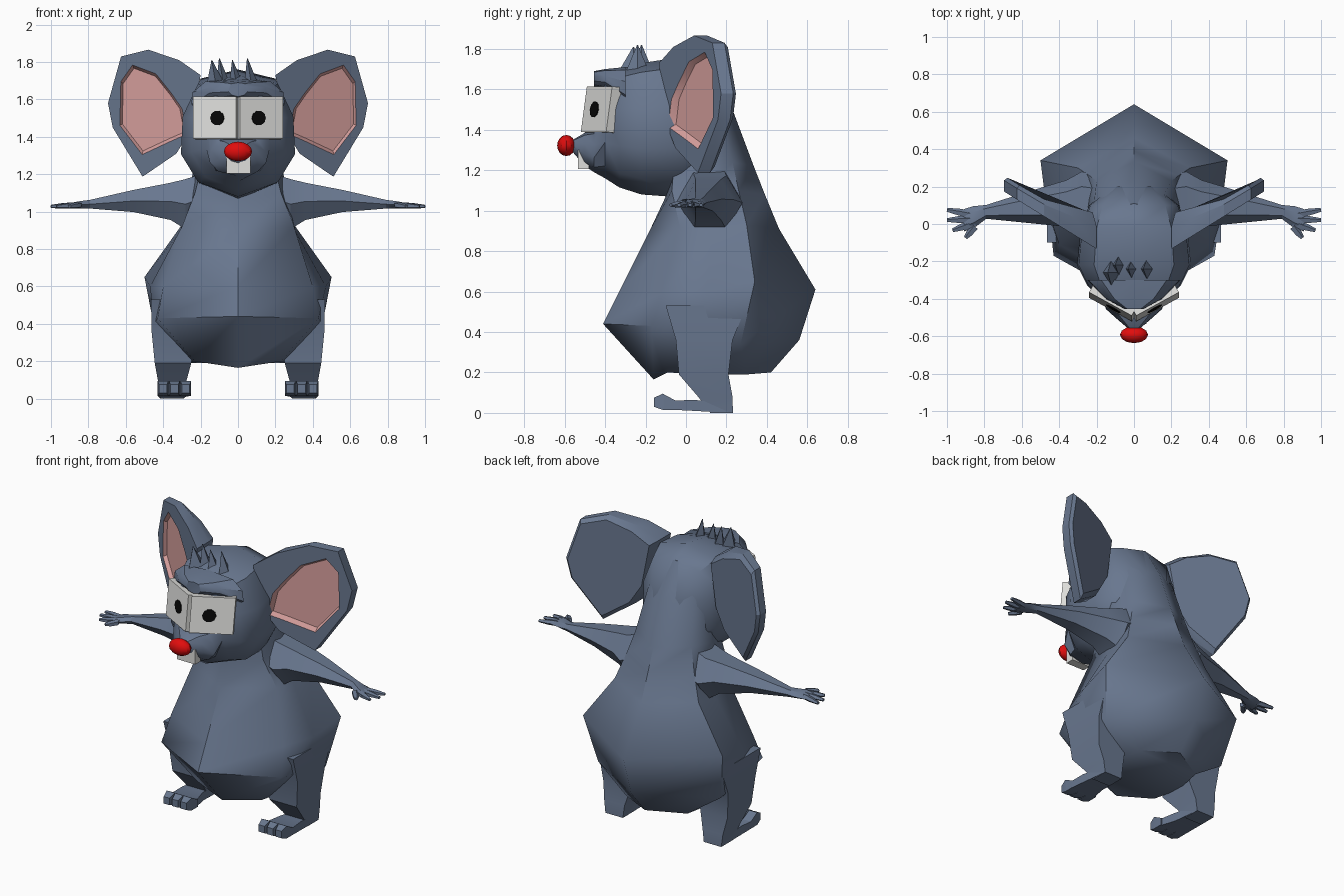
import bpy
import bmesh
import math
from mathutils import Vector

if "Cube" in bpy.data.objects:
    bpy.data.objects.remove(bpy.data.objects["Cube"], do_unlink=True)


def make_material(name, colour):
    mat = bpy.data.materials.new(name)
    mat.use_nodes = True
    rgba = (*colour, 1)
    mat.diffuse_color = rgba
    mat.node_tree.nodes["Principled BSDF"].inputs["Base Color"].default_value = rgba
    return mat


FUR = make_material("blue_grey_fur", (.14, .185, .275))
PINK = make_material("ear_pink", (.7, .36, .35))
WHITE = make_material("off_white", (.74, .74, .72))
RED = make_material("nose_red", (.75, .004, .004))
BLACK = make_material("pupil_black", (.002, .002, .002))


def finish(bm, name, materials, mirrored=False, angle=30):
    """Turn a bmesh into an object, optionally mirrored across x."""
    bmesh.ops.recalc_face_normals(bm, faces=bm.faces)
    mesh = bpy.data.meshes.new(name)
    bm.to_mesh(mesh)
    bm.free()
    obj = bpy.data.objects.new(name, mesh)
    bpy.context.collection.objects.link(obj)
    for mat in materials:
        mesh.materials.append(mat)
    bpy.ops.object.select_all(action="DESELECT")
    obj.select_set(True)
    bpy.context.view_layer.objects.active = obj
    bpy.ops.object.shade_smooth_by_angle(angle=math.radians(angle))
    if mirrored:
        obj.modifiers.new("Mirror", "MIRROR").use_mirror_merge = False
    return obj


def bridge(bm, a, b, material=0):
    """Join two vertex loops with quads."""
    count = len(a)
    for i in range(count):
        j = (i + 1) % count
        bm.faces.new((a[i], a[j], b[j], b[i])).material_index = material


def loft(name, rings, mat, mirrored=False, angle=30):
    """Skin a row of point rings and cap both ends."""
    bm = bmesh.new()
    loops = [[bm.verts.new(p) for p in ring] for ring in rings]
    for a, b in zip(loops, loops[1:]):
        bridge(bm, a, b)
    bm.faces.new(loops[0])
    bm.faces.new(loops[-1])
    return finish(bm, name, [mat], mirrored, angle)


def whole(half):
    """Complete a half ring whose first and last points lie on x = 0."""
    return half + [(-x, y, z) for x, y, z in half[-2:0:-1]]


def oval(centre, u, v, sides):
    """Ring of points around a centre, spanned by two half axes."""
    c, u, v = Vector(centre), Vector(u), Vector(v)
    steps = [math.tau * i / sides for i in range(sides)]
    return [c + u * math.cos(t) + v * math.sin(t) for t in steps]


def slab_y(y, top, bottom, half_width):
    """Head cross-section at a given depth."""
    shape = [(0, 1), (.7, .93), (.97, .66), (1, .35), (.7, .12), (0, 0)]
    return whole([(half_width * x, y, bottom + (top - bottom) * z) for x, z in shape])


def box_y(y, x0, x1, z0, z1):
    return [(x0, y, z0), (x1, y, z0), (x1, y, z1), (x0, y, z1)]


def box_z(z, x0, x1, y0, y1):
    return [(x0, y0, z), (x1, y0, z), (x1, y1, z), (x0, y1, z)]


# Pear-shaped body: front, front corner, side, back corner, back
body_rings = [
    [(0, -.16, .165), (.23, -.09, .2), (.26, .1, .19), (.22, .3, .19), (0, .42, .2)],
    [(0, -.41, .44), (.43, -.17, .43), (.45, .02, .4), (.44, .27, .34), (0, .56, .36)],
    [(0, -.33, .6), (.4, -.11, .6), (.47, .1, .6), (.5, .34, .65), (0, .64, .61)],
    [(0, -.18, .9), (.3, -.03, .92), (.31, .13, .89), (.3, .3, .93), (0, .46, .91)],
    [(0, -.1, 1.07), (.23, -.07, 1.1), (.26, .1, 1.1), (.24, .26, 1.1), (0, .39, 1.08)],
    [(0, -.1, 1.2), (.2, -.06, 1.22), (.24, .08, 1.22), (.2, .23, 1.24), (0, .335, 1.22)],
    [(0, -.05, 1.5), (.18, -.03, 1.5), (.22, .06, 1.5), (.16, .16, 1.5), (0, .23, 1.5)],
    [(0, 0, 1.7), (.08, 0, 1.7), (.13, .03, 1.68), (.08, .09, 1.68), (0, .11, 1.7)],
]
loft("body", [whole(half) for half in body_rings], FUR, angle=50)

# Head from muzzle tip to nape, with a brow over the eyes
loft("head", [
    slab_y(-.56, 1.35, 1.29, .03),
    slab_y(-.5, 1.385, 1.22, .1),
    slab_y(-.455, 1.395, 1.19, .15),
    slab_y(-.4, 1.67, 1.16, .17),
    slab_y(-.33, 1.7, 1.115, .25),
    slab_y(-.22, 1.73, 1.08, .305),
    slab_y(-.02, 1.76, 1.065, .285),
    slab_y(.1, 1.71, 1.1, .24),
    slab_y(.2, 1.52, 1.2, .12),
], FUR, angle=40)
loft("brow", [
    slab_y(-.455, 1.69, 1.615, .05),
    slab_y(-.4, 1.7, 1.6, .15),
    slab_y(-.3, 1.71, 1.5, .25),
], FUR)

# Hair tufts
tufts = [(-.14, -.26, 1.81, .045), (-.1, -.22, 1.82, .035),
         (-.03, -.24, 1.81, .035), (.05, -.24, 1.82, .035)]
for number, (x, y, tip, size) in enumerate(tufts):
    base = oval((x + .02, y, 1.69), (size, 0, 0), (0, size * 1.6, 0), 4)
    point = oval((x, y, tip), (.002, 0, 0), (0, .002, 0), 4)
    loft("hair_tuft_%d" % (number + 1), [base, point], FUR, angle=10)

# Cupped ears: outer rim, recessed pink inside, back flaring into the head
outer = [(.2, 1.73), (.315, 1.81), (.48, 1.866), (.625, 1.83), (.695, 1.58),
         (.67, 1.45), (.51, 1.187), (.33, 1.31), (.25, 1.44)]
inner = [(.305, 1.55), (.36, 1.63), (.44, 1.73), (.56, 1.775), (.62, 1.69),
         (.625, 1.465), (.51, 1.315), (.36, 1.385), (.28, 1.42)]


def ear_loop(bm, outline, depth, scale=1, flare=0):
    loop = []
    for x, z in outline:
        x, z = .46 + (x - .46) * scale, 1.56 + (z - 1.56) * scale
        y = -.09 + (x - .27) * .62 + depth + max(0, .5 - x) * flare
        loop.append(bm.verts.new((x, y, z)))
    return loop


ear = bmesh.new()
rim = ear_loop(ear, outer, 0)
lip = ear_loop(ear, inner, 0, 1.04)
cup = ear_loop(ear, inner, .03, .96)
edge = ear_loop(ear, outer, .06, 1, .2)
back = ear_loop(ear, outer, .085, .92, .35)
for a, b in ((lip, rim), (rim, edge), (edge, back)):
    bridge(ear, a, b)
bridge(ear, lip, cup, 1)
ear.faces.new(back)
ear.faces.new(cup).material_index = 1
finish(ear, "ears", [FUR, PINK], mirrored=True, angle=25)

# Slanted eye blocks with thin pupils
corner = Vector((.012, -.52, 1.39))
across, up = Vector((.228, .125, 0)), Vector((0, .03, .225))
normal = across.cross(up).normalized()
face = [corner, corner + across, corner + across + up, corner + up]
loft("eyes", [face, [p - normal * .06 for p in face]], WHITE, mirrored=True)
pupil = oval(corner + across * .43 + up * .49, across.normalized() * .042,
             up.normalized() * .04, 10)
loft("pupils", [[p + normal * d for p in pupil] for d in (-.002, .005)],
     BLACK, mirrored=True)

# Nose and front tooth
nose = bmesh.new()
bmesh.ops.create_uvsphere(nose, u_segments=12, v_segments=8, radius=1)
bmesh.ops.scale(nose, vec=(.075, .045, .052), verts=nose.verts)
bmesh.ops.translate(nose, vec=(0, -.592, 1.322), verts=nose.verts)
finish(nose, "nose", [RED])
loft("tooth", [box_y(-.535, -.062, .068, 1.205, 1.3),
               box_y(-.48, -.062, .068, 1.205, 1.3)], WHITE)

# Arms: x, y, z, depth and height of each section, shoulder to palm
arm = [(.1, .1, 1.11, .15, .14), (.28, .12, 1.04, .16, .155), (.36, .11, 1.055, .125, .115),
       (.56, .09, 1.057, .085, .068), (.79, .065, 1.04, .037, .027),
       (.86, .035, 1.035, .06, .022), (.91, .02, 1.03, .06, .014)]
loft("arms", [oval((x, y, z), (0, d, 0), (0, 0, h), 6) for x, y, z, d, h in arm],
     FUR, mirrored=True)

# Fingers
for number, (x, y) in enumerate([(1, .075), (1, .02), (.97, -.035), (.9, -.075)]):
    root, tip = Vector((.85, .045 - number * .02, 1.035)), Vector((x, y, 1.028))
    side = Vector((0, 0, 1)).cross(tip - root).normalized()
    parts = [(0, .022), (.6, .02), (1, .011)]
    loft("fingers_%d" % (number + 1),
         [oval(root.lerp(tip, t), side * r, (0, 0, r * .8), 5) for t, r in parts],
         FUR, mirrored=True)

# Legs and heels
loft("legs", [
    box_z(.53, .2, .465, -.1, .3),
    box_z(.36, .22, .462, -.05, .23),
    box_z(.19, .25, .445, -.035, .21),
    box_z(.08, .28, .425, .06, .23),
    box_z(0, .29, .415, .12, .232),
], FUR, mirrored=True)

# Feet with three toes each
loft("feet", [
    box_y(.22, .29, .415, 0, .04),
    box_y(.04, .28, .425, .01, .065),
    box_y(-.06, .255, .43, .015, .06),
    box_y(-.11, .25, .43, .02, .08),
], FUR, mirrored=True)
for number in range(3):
    x = .25 + number * .061
    loft("toes_%d" % (number + 1), [
        box_y(-.05, x, x + .058, .015, .06),
        box_y(-.115, x, x + .058, .015, .095),
        box_y(-.158, x + .008, x + .05, .03, .075),
    ], FUR, mirrored=True)
